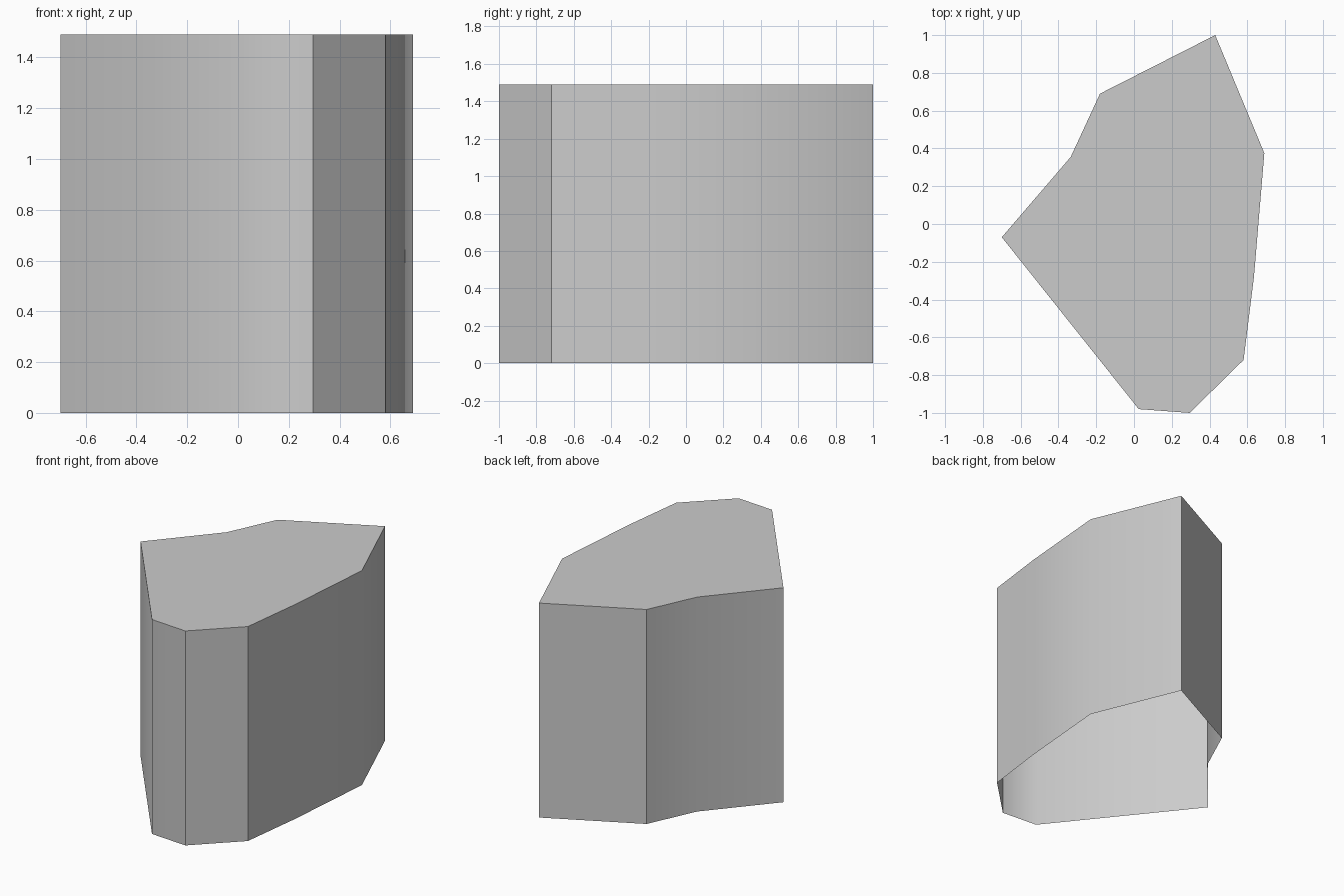
import bpy
import bmesh

cube = bpy.data.objects.get("Cube")
if cube:
    bpy.data.objects.remove(cube, do_unlink=True)

HEIGHT = 1.49

# Plan outline, counter-clockwise: x, y, whether the upright edge is sharp
OUTLINE = [
    (-0.70, -0.07, True),
    (0.025, -0.98, False),
    (0.295, -1.00, True),
    (0.58, -0.72, True),
    (0.635, -0.28, False),
    (0.69, 0.375, False),
    (0.43, 1.00, True),
    (-0.18, 0.69, True),
    (-0.335, 0.355, False),
]

# Single plain grey
grey = bpy.data.materials.new("light grey")
grey.use_nodes = True
colour = (0.6, 0.6, 0.6, 1.0)
grey.diffuse_color = colour
grey.node_tree.nodes["Principled BSDF"].inputs["Base Color"].default_value = colour

bm = bmesh.new()
lower = [bm.verts.new((x, y, 0)) for x, y, _ in OUTLINE]
upper = [bm.verts.new((x, y, HEIGHT)) for x, y, _ in OUTLINE]

# Flat roof cap; the underside stays open
bm.faces.new(upper)

# Walls, softened round the gentle corners
count = len(OUTLINE)
for i in range(count):
    j = (i + 1) % count
    wall = bm.faces.new((lower[i], lower[j], upper[j], upper[i]))
    wall.smooth = True
for i, (_, _, sharp) in enumerate(OUTLINE):
    bm.edges.get((lower[i], upper[i])).smooth = not sharp
    bm.edges.get((upper[i], upper[(i + 1) % count])).smooth = False

mesh = bpy.data.meshes.new("block_shell")
bm.to_mesh(mesh)
bm.free()
mesh.materials.append(grey)
shell = bpy.data.objects.new("block_shell", mesh)
bpy.context.collection.objects.link(shell)
